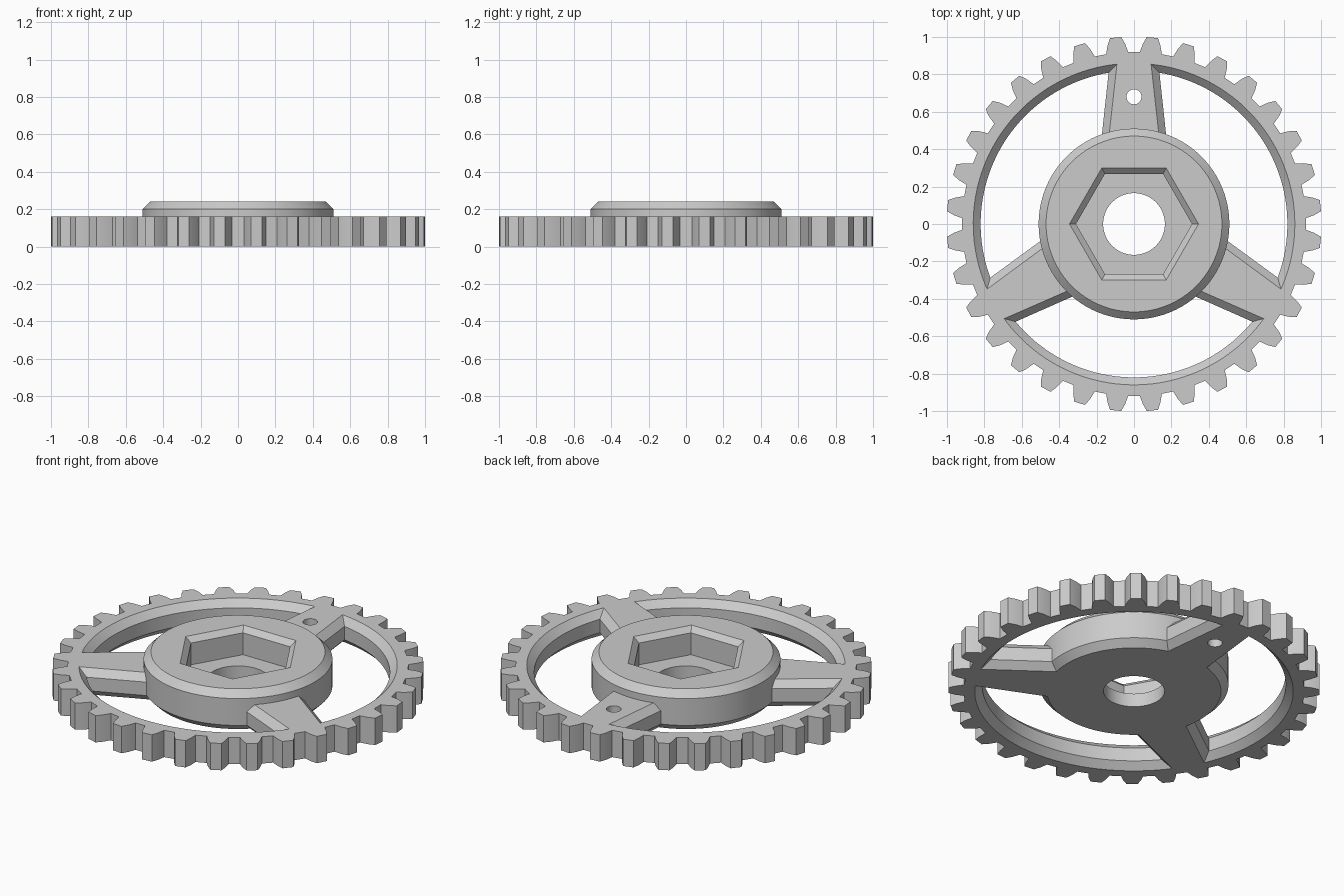
import bpy, bmesh
from math import sin, cos, asin, sqrt, pi, radians, tau

if "Cube" in bpy.data.objects:
    bpy.data.objects.remove(bpy.data.objects["Cube"])

grey = bpy.data.materials.new("plain_grey")
grey.use_nodes = True
grey.diffuse_color = (0.6, 0.6, 0.6, 1)
grey.node_tree.nodes["Principled BSDF"].inputs["Base Color"].default_value = (0.6, 0.6, 0.6, 1)

TEETH, TIP, ROOT = 32, 1.002, 0.92
THICK, TOP, BEVEL = 0.16, 0.24, 0.04


def polar(r, a):
    return r * cos(a), r * sin(a)


def ring(r, n=96, cx=0, cy=0):
    return [(cx + r * cos(tau * i / n), cy + r * sin(tau * i / n)) for i in range(n)]


def loft(name, layers):
    """Closed solid through outlines with equal point counts: [(z, outline), ...]"""
    bm = bmesh.new()
    loops = [[bm.verts.new((x, y, z)) for x, y in pts] for z, pts in layers]
    n = len(loops[0])
    for low, high in zip(loops, loops[1:]):
        for i in range(n):
            j = (i + 1) % n
            bm.faces.new((low[i], low[j], high[j], high[i]))
    bm.faces.new(loops[0][::-1])
    bm.faces.new(loops[-1])
    bmesh.ops.recalc_face_normals(bm, faces=bm.faces)
    mesh = bpy.data.meshes.new(name)
    bm.to_mesh(mesh)
    bm.free()
    mesh.materials.append(grey)
    obj = bpy.data.objects.new(name, mesh)
    bpy.context.collection.objects.link(obj)
    return obj


def cut(obj, cutter):
    """Subtract the cutter, apply, and remove the cutter."""
    cutter.hide_render = True
    mod = obj.modifiers.new("cut", "BOOLEAN")
    mod.operation, mod.solver, mod.object = "DIFFERENCE", "EXACT", cutter
    bpy.context.view_layer.objects.active = obj
    bpy.ops.object.modifier_apply(modifier=mod.name)
    bpy.data.objects.remove(cutter)


def gear_outline():
    pts = []
    for i in range(TEETH):
        mid = tau * (i + 0.5) / TEETH
        for r, deg in ((ROOT, -3.7), (0.965, -2.8), (TIP, -1.7),
                       (TIP, 1.7), (0.965, 2.8), (ROOT, 3.7)):
            pts.append(polar(r, mid + radians(deg)))
    return pts


def pocket_outline(axis, grow, n=48):
    """Opening between the spoke at angle axis and the next one."""
    def half_width(a):
        return 0.135 + (0.82 - a) * 0.1176 - grow
    outer, inner = 0.82 + grow, 0.40
    pts = []
    for r, back in ((outer, False), (inner, True)):
        start = asin(half_width(r * 0.99) / r)
        span = tau / 3 - 2 * start
        arc = [polar(r, axis + start + span * i / n) for i in range(n + 1)]
        pts += arc[::-1] if back else arc
    return pts


# Toothed rim with three spokes
gear = loft("toothed_rim_and_spokes", [(0, gear_outline()), (THICK, gear_outline())])
for k in range(3):
    axis = pi / 2 + k * tau / 3
    layers = ((-0.02, BEVEL + 0.02), (BEVEL, 0), (THICK - BEVEL, 0), (THICK + 0.02, BEVEL + 0.02))
    cut(gear, loft("pocket_cutter", [(z, pocket_outline(axis, g)) for z, g in layers]))

# Centre clearance and the single pin hole
for r, n, y in ((0.44, 96, 0), (0.04, 32, 0.68)):
    cut(gear, loft("hole_cutter", [(-0.1, ring(r, n, 0, y)), (0.3, ring(r, n, 0, y))]))

# Chamfered hub with hexagonal socket and bore
hub = loft("hub", [(0, ring(0.47)), (BEVEL, ring(0.51)),
                   (TOP - BEVEL, ring(0.51)), (TOP, ring(0.47))])
cut(hub, loft("socket_cutter", [(0.08, ring(0.31, 6)), (0.21, ring(0.31, 6)),
                                (TOP + 0.03, ring(0.38, 6))]))
cut(hub, loft("bore_cutter", [(-0.1, ring(0.165, 64)), (0.15, ring(0.165, 64))]))

# Smooth round walls, keep edges crisp
for obj in (gear, hub):
    bpy.ops.object.select_all(action="DESELECT")
    obj.select_set(True)
    bpy.context.view_layer.objects.active = obj
    bpy.ops.object.shade_smooth_by_angle(angle=radians(15))
